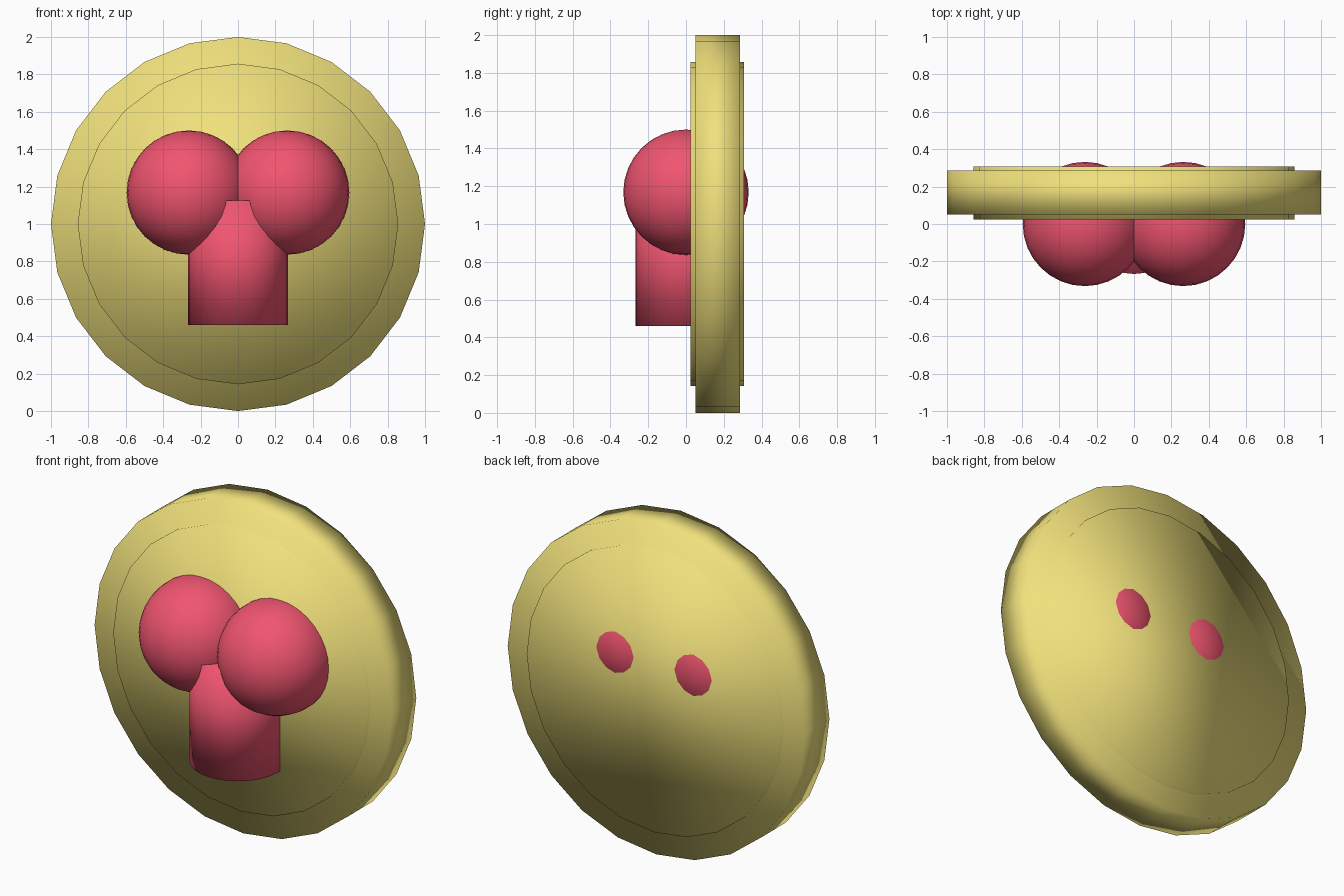
import bpy
from math import pi

if "Cube" in bpy.data.objects:
    bpy.data.objects.remove(bpy.data.objects["Cube"])


def material(name, color):
    mat = bpy.data.materials.new(name)
    mat.diffuse_color = color
    mat.use_nodes = True
    mat.node_tree.nodes["Principled BSDF"].inputs["Base Color"].default_value = mat.diffuse_color
    return mat


gold = material("gold", (0.87, 0.75, 0.20, 1))
pink = material("pink", (0.87, 0.09, 0.16, 1))


def finish(name, mat):
    obj = bpy.context.object
    obj.name = name
    obj.data.materials.append(mat)
    bpy.ops.object.shade_smooth()
    return obj


def disc(name, radius, y0, y1):
    # 24-sided plate facing front, with a corner at the very top
    bpy.ops.mesh.primitive_cylinder_add(
        vertices=24, radius=radius, depth=y1 - y0,
        location=(0, (y0 + y1) / 2, 1.0), rotation=(pi / 2, 0, 0))
    return finish(name, gold)


# Stepped backing plate: wide rim and slightly thicker inner face
disc("plate_rim", 1.0, 0.05, 0.285)
disc("plate_face", 0.857, 0.025, 0.307)

# Pair of balls that pierce through the plate
for side, x in (("left", -0.263), ("right", 0.263)):
    bpy.ops.mesh.primitive_uv_sphere_add(
        segments=32, ring_count=16, radius=0.332, location=(x, 0, 1.168))
    finish(side + "_ball", pink)

# Upright stem below the balls
bpy.ops.mesh.primitive_cylinder_add(
    vertices=32, radius=0.267, depth=0.665, location=(0, 0, 0.7925))
finish("stem", pink)
